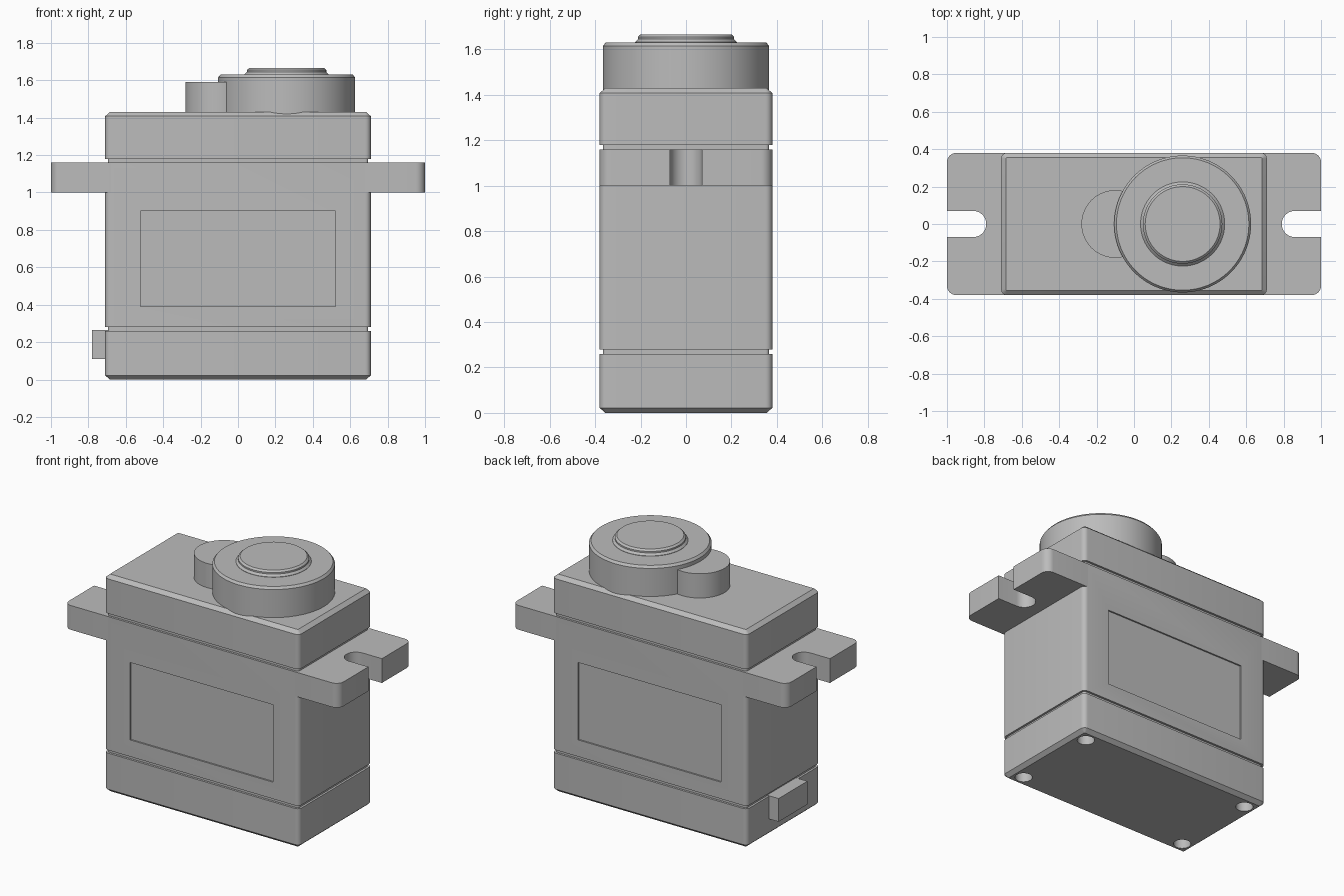
import bpy
import bmesh
import math
from mathutils import Matrix, Vector

cube = bpy.data.objects.get("Cube")
if cube:
    bpy.data.objects.remove(cube, do_unlink=True)

GREY = (0.5, 0.5, 0.5, 1.0)
plastic = bpy.data.materials.new("grey plastic")
plastic.use_nodes = True
plastic.diffuse_color = GREY
plastic.node_tree.nodes["Principled BSDF"].inputs["Base Color"].default_value = GREY


def make_object(name, bm, smooth=True):
    bmesh.ops.recalc_face_normals(bm, faces=bm.faces)
    mesh = bpy.data.meshes.new(name)
    bm.to_mesh(mesh)
    bm.free()
    mesh.materials.append(plastic)
    obj = bpy.data.objects.new(name, mesh)
    bpy.context.collection.objects.link(obj)
    if smooth:
        shade(obj)
    return obj


def shade(obj):
    bpy.ops.object.select_all(action='DESELECT')
    obj.select_set(True)
    bpy.context.view_layer.objects.active = obj
    bpy.ops.object.shade_smooth_by_angle(angle=math.radians(25))


def arc(cx, cy, r, start, end, steps):
    angles = [math.radians(start + (end - start) * i / steps) for i in range(steps + 1)]
    return [(cx + r * math.cos(a), cy + r * math.sin(a)) for a in angles]


def rounded_rect(hx, hy, r):
    pts = []
    for quarter, (sx, sy) in enumerate([(1, 1), (-1, 1), (-1, -1), (1, -1)]):
        pts += arc(sx * (hx - r), sy * (hy - r), r, 90 * quarter, 90 * quarter + 90, 6)
    return pts


def loft(name, sections, smooth=True):
    """Join stacked outlines, given as (height, points), and cap both ends."""
    bm = bmesh.new()
    rings = [[bm.verts.new((x, y, z)) for x, y in pts] for z, pts in sections]
    for low, high in zip(rings, rings[1:]):
        for i in range(len(low)):
            j = (i + 1) % len(low)
            bm.faces.new((low[i], low[j], high[j], high[i]))
    bm.faces.new(rings[0])
    bm.faces.new(rings[-1])
    return make_object(name, bm, smooth)


def turned(name, cx, profile, sides=96):
    return loft(name, [(z, arc(cx, 0, r, 0, 360 - 360 / sides, sides - 1)) for r, z in profile])


def add_box(bm, center, size):
    matrix = Matrix.Translation(center) @ Matrix.Diagonal((*size, 1))
    bmesh.ops.create_cube(bm, size=1, matrix=matrix)


# Case with chamfered ends and two seam grooves: (height, inset)
HX, HY, R = 0.71, 0.38, 0.03
steps = [(0, 0.025), (0.022, 0), (0.26, 0), (0.26, 0.014), (0.28, 0.014), (0.28, 0),
         (1.16, 0), (1.16, 0.014), (1.18, 0.014), (1.18, 0), (1.408, 0), (1.43, 0.025)]
case = loft("case", [(z, rounded_rect(HX - d, HY - d, R - d)) for z, d in steps], smooth=False)

# Cutter for the label recesses and the screw holes underneath
bm = bmesh.new()
for side in (-1, 1):
    add_box(bm, (0, side * (HY + 0.04), 0.645), (1.04, 0.1, 0.51))
    for end in (-1, 1):
        bmesh.ops.create_cone(bm, cap_ends=True, segments=32, radius1=0.052, radius2=0.052,
                              depth=0.2, matrix=Matrix.Translation((end * 0.62, side * 0.29, 0)))
cutter = make_object("case_cutter", bm, smooth=False)
cutter.hide_render = True
cut = case.modifiers.new("recesses", 'BOOLEAN')
cut.operation = 'DIFFERENCE'
cut.solver = 'EXACT'
cut.object = cutter
bpy.context.view_layer.update()
result = bpy.data.meshes.new_from_object(case.evaluated_get(bpy.context.evaluated_depsgraph_get()))
case.modifiers.clear()
case.data = result
bpy.data.objects.remove(cutter, do_unlink=True)
shade(case)

# Mounting ears with rounded corners and open screw slots
inner = HX - R
ear = [(inner, -HY)] + arc(0.95, -HY + 0.05, 0.05, -90, 0, 8)
ear += [(1, -0.07)] + arc(0.86, 0, 0.07, 270, 90, 20) + [(1, 0.07)]
ear += arc(0.95, HY - 0.05, 0.05, 0, 90, 8) + [(inner, HY)]
for name, side in (("left_ear", 1), ("right_ear", -1)):
    outline = [(side * x, y) for x, y in ear]
    loft(name, [(1.0, outline), (1.16, outline)])

# Gear housing, output shaft and idler boss
turned("gear_housing", 0.26, [(0.366, 1.41), (0.366, 1.615), (0.354, 1.63)])
turned("output_shaft", 0.26, [(0.225, 1.62), (0.225, 1.632), (0.212, 1.645),
                              (0.212, 1.655), (0.2, 1.666)])
turned("idler_boss", -0.1, [(0.181, 1.42), (0.181, 1.59)])

# Cable outlet
bm = bmesh.new()
add_box(bm, Vector((-0.735, 0, 0.187)), (0.09, 0.3, 0.153))
make_object("cable_outlet", bm)
